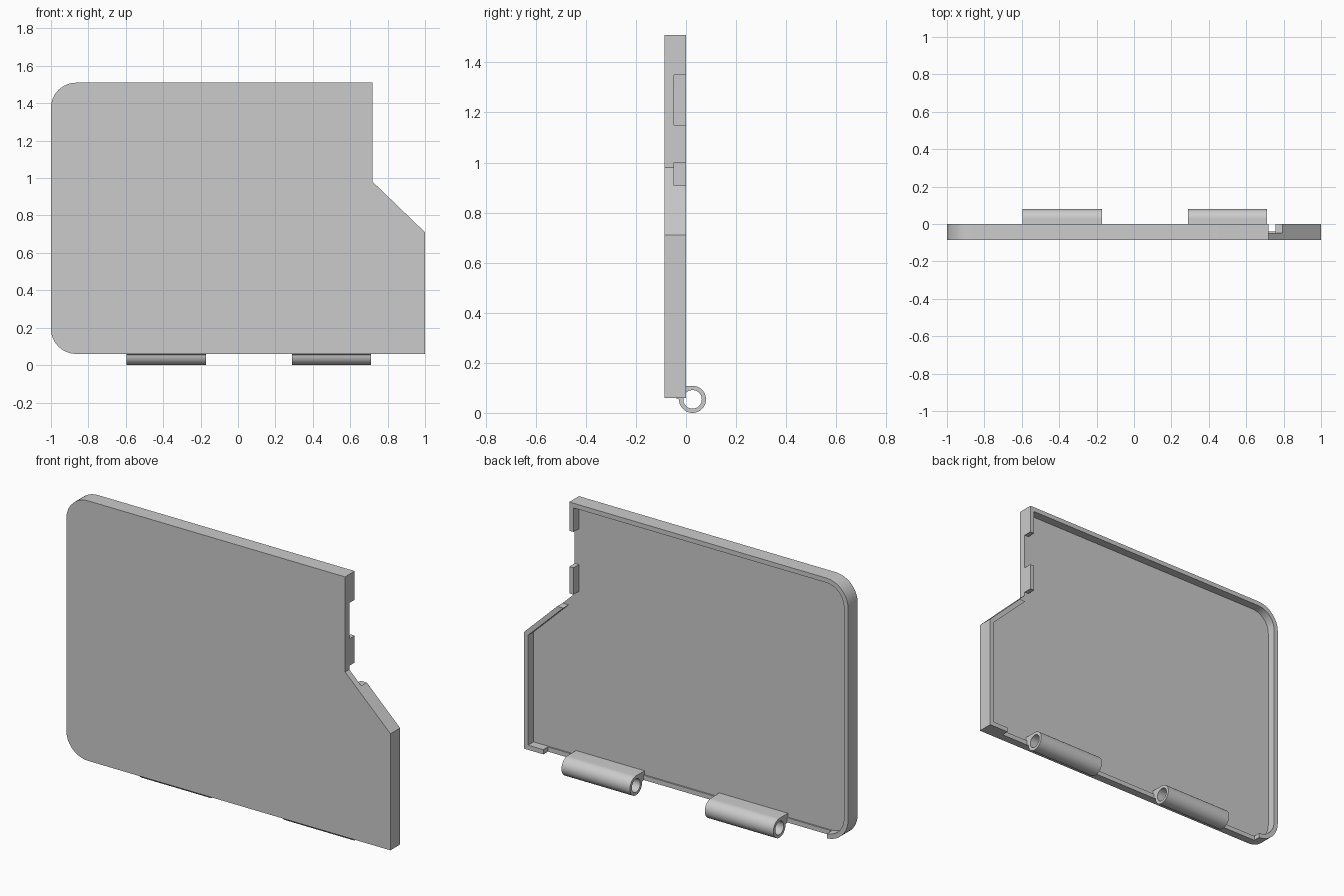
import bpy, bmesh, math
from mathutils import Vector

if "Cube" in bpy.data.objects:
    bpy.data.objects.remove(bpy.data.objects["Cube"])

grey = bpy.data.materials.new("plain_grey")
grey.diffuse_color = (0.6, 0.6, 0.6, 1)
grey.use_nodes = True
grey.node_tree.nodes["Principled BSDF"].inputs["Base Color"].default_value = grey.diffuse_color

FRONT, FLOOR, BACK = -0.085, -0.048, 0.0
LOW, TOP, WALL = 0.06, 1.51, 0.026


def extrude(name, points, axis, a, b):
    """Closed prism from a 2D profile: (x, z) along y, or (y, z) along x."""
    bm = bmesh.new()
    def place(p, t):
        return (p[0], t, p[1]) if axis == 'y' else (t, p[0], p[1])
    face = bm.faces.new([bm.verts.new(place(p, a)) for p in points])
    moved = bmesh.ops.extrude_face_region(bm, geom=[face])['geom']
    shift = (0, b - a, 0) if axis == 'y' else (b - a, 0, 0)
    bmesh.ops.translate(bm, vec=shift, verts=[v for v in moved if isinstance(v, bmesh.types.BMVert)])
    bmesh.ops.recalc_face_normals(bm, faces=bm.faces)
    mesh = bpy.data.meshes.new(name)
    bm.to_mesh(mesh)
    bm.free()
    obj = bpy.data.objects.new(name, mesh)
    bpy.context.collection.objects.link(obj)
    mesh.materials.append(grey)
    return obj


def arc(cx, cz, r, start, end, n):
    return [(cx + r * math.cos(math.radians(start + (end - start) * i / n)),
             cz + r * math.sin(math.radians(start + (end - start) * i / n))) for i in range(n + 1)]


def box(x0, x1, z0, z1, y0, y1):
    return extrude("cutter", [(x0, z0), (x1, z0), (x1, z1), (x0, z1)], 'y', y0, y1)


def inset(points, d):
    """Mitred inward offset of a counter-clockwise outline."""
    out = []
    for i, p in enumerate(points):
        p = Vector(p)
        e1 = (p - Vector(points[i - 1])).normalized()
        e2 = (Vector(points[(i + 1) % len(points)]) - p).normalized()
        n1, n2 = Vector((-e1.y, e1.x)), Vector((-e2.y, e2.x))
        q = p + (n1 + n2) * (d / (1 + n1.dot(n2)))
        out.append((q.x, q.y))
    return out


def cut(obj, cutters):
    bpy.context.view_layer.objects.active = obj
    for c in cutters:
        m = obj.modifiers.new("cut", 'BOOLEAN')
        m.operation, m.solver, m.object = 'DIFFERENCE', 'EXACT', c
        bpy.ops.object.modifier_apply(modifier=m.name)
        bpy.data.objects.remove(c)


def smooth(obj):
    bpy.ops.object.select_all(action='DESELECT')
    obj.select_set(True)
    bpy.context.view_layer.objects.active = obj
    bpy.ops.object.shade_smooth_by_angle(angle=math.radians(30))


# Cover panel: rounded left corners, stepped and slanted right side
R = 0.135
outline = [(1, LOW), (1, 0.71), (0.72, 0.98), (0.72, TOP)]
outline += arc(-1 + R, TOP - R, R, 90, 180, 12)
outline += arc(-1 + R, LOW + R, R, 180, 270, 12)
panel = extrude("cover_panel", outline, 'y', FRONT, BACK)

# Hollow back, side notches and the open lower edge
cut(panel, [
    extrude("cutter", inset(outline, WALL), 'y', FLOOR, 0.1),
    box(0.66, 0.8, 1.15, 1.35, FLOOR, 0.1),
    box(0.66, 0.795, 0.908, 1.0, FLOOR, 0.1),
    box(-0.87, 0.88, 0.0, LOW + WALL + 0.004, FLOOR + 0.008, 0.1),
])
smooth(panel)

# Hinge knuckles: tubes joined to the panel by a flat web
CY, CZ, RO, RI = 0.026, 0.054, 0.054, 0.037
profile = arc(CY, CZ, RO, 90, -180, 36) + [(-0.05, 0.062), (-0.05, CZ + RO)]
for name, x0, x1 in (("left_hinge", -0.595, -0.172), ("right_hinge", 0.29, 0.712)):
    hinge = extrude(name, profile, 'x', x0, x1)
    cut(hinge, [extrude("cutter", arc(CY, CZ, RI, 0, 350, 35), 'x', x0 - 0.1, x1 + 0.1)])
    smooth(hinge)
